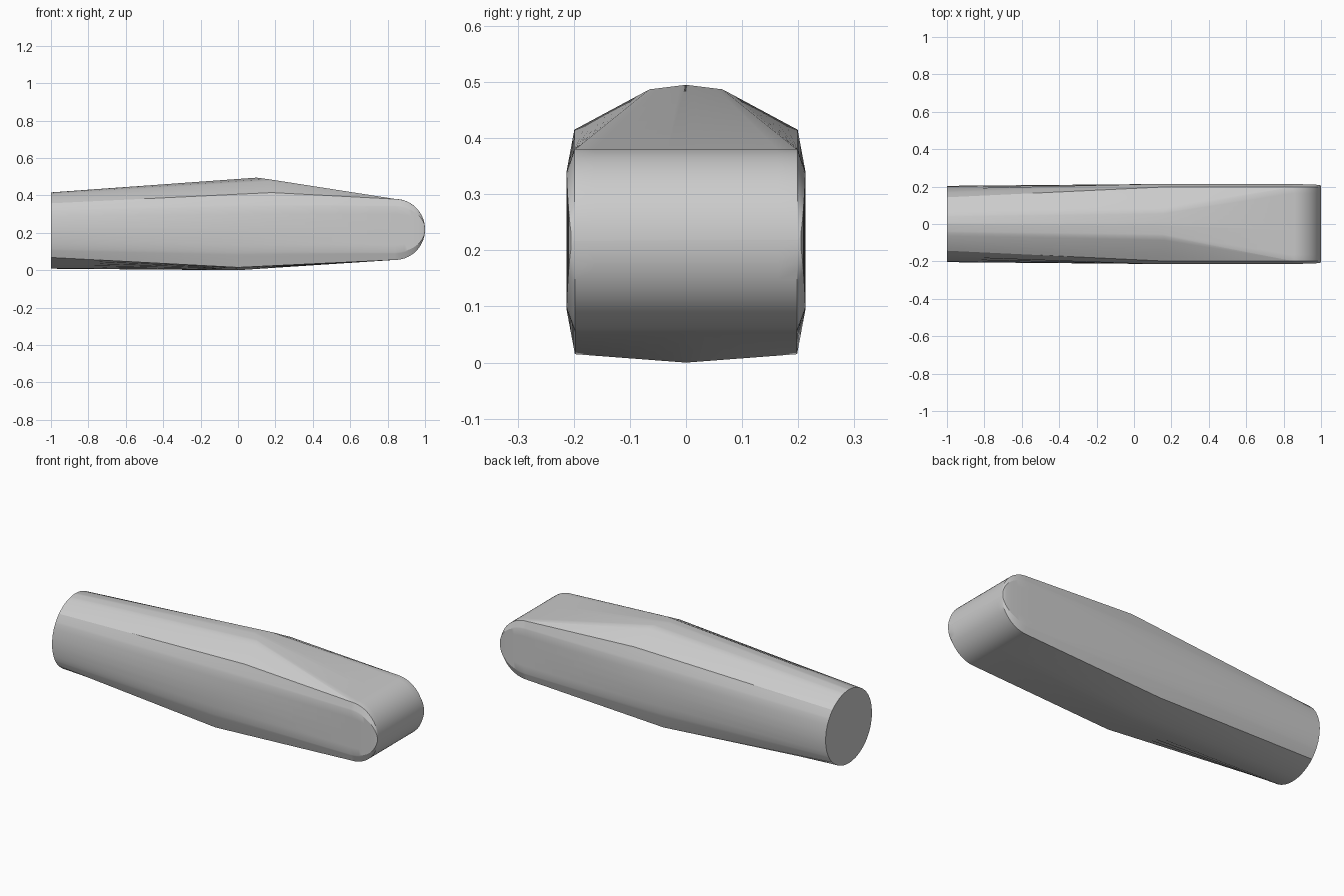
import bpy, bmesh, math
from mathutils import Vector

cube = bpy.data.objects.get("Cube")
if cube:
    bpy.data.objects.remove(cube)

SUB = 6          # divisions per section edge
CAP_STEPS = 14   # rings around the rounded nose


def full_ring(half):
    """Subdivide a half section (bottom centre to top centre) and mirror it."""
    side = []
    for a, b in zip(half, half[1:]):
        side += [a.lerp(b, i / SUB) for i in range(SUB)]
    side.append(half[-1])
    return side + [Vector((p.x, -p.y, p.z)) for p in reversed(side[1:-1])]


# Widest section: bottom centre, bottom corner, side, top corner, shoulder, top centre
middle = full_ring([Vector(p) for p in (
    (0, 0, 0), (0, 0.198, 0.015), (0, 0.213, 0.095), (0.06, 0.213, 0.34),
    (0.18, 0.199, 0.415), (0.16, 0.065, 0.487), (0.1, 0, 0.495))])

# Round butt end, matched point for point to the widest section
butt = []
for p in middle:
    a = math.atan2(p.z - 0.212, p.y)
    butt.append(Vector((-1, 0.204 * math.cos(a), 0.212 + 0.204 * math.sin(a))))

# Rounded nose
rings = [butt, middle]
for i in range(CAP_STEPS + 1):
    t = math.pi / 2 * min(i / CAP_STEPS, 0.995)
    x, h = 0.84 + 0.16 * math.sin(t), 0.163 * math.cos(t)
    y = 0.199 + 0.014 * math.cos(t) ** 0.4
    rings.append(full_ring([Vector((x, w, 0.218 + h * k)) for w, k in (
        (0, -1), (0.198, -1), (y, -0.75), (y, 0.75),
        (0.199, 0.995), (0.196, 1), (0, 1))]))

bm = bmesh.new()
loops = [[bm.verts.new(p) for p in ring] for ring in rings]
for a, b in zip(loops, loops[1:]):
    n = len(a)
    for i in range(n):
        j = (i + 1) % n
        bm.faces.new((a[i], a[j], b[j], b[i]))
bm.faces.new(loops[0])
bm.faces.new(loops[-1])
bmesh.ops.recalc_face_normals(bm, faces=bm.faces)
mesh = bpy.data.meshes.new("handle_body")
bm.to_mesh(mesh)
bm.free()

body = bpy.data.objects.new("handle_body", mesh)
bpy.context.collection.objects.link(body)

mat = bpy.data.materials.new("light_grey")
mat.use_nodes = True
grey = (0.6, 0.6, 0.6, 1)
mat.diffuse_color = grey
mat.node_tree.nodes["Principled BSDF"].inputs["Base Color"].default_value = grey
mesh.materials.append(mat)

bpy.context.view_layer.objects.active = body
body.select_set(True)
bpy.ops.object.shade_smooth_by_angle(angle=math.radians(22))
